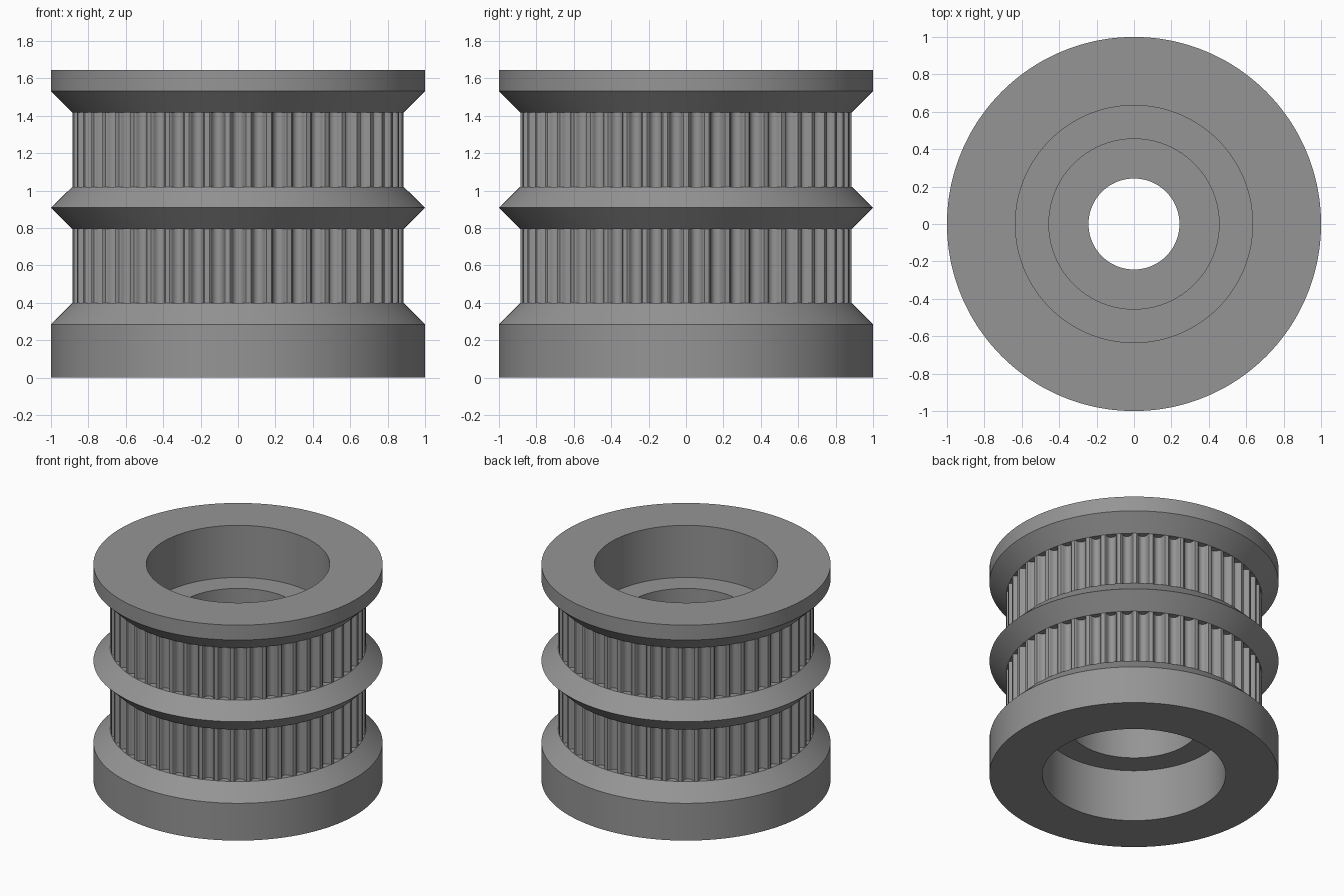
import bpy, bmesh, math

if "Cube" in bpy.data.objects:
    bpy.data.objects.remove(bpy.data.objects["Cube"])

TEETH = 50
R_BAND = 0.886      # outer radius of the toothed bands
PITCH = 2 * math.pi / TEETH

# Half of one rounded belt groove: (offset along the rim, depth)
half = [(0.043, 0), (0.036, 0.006), (0.033, 0.014), (0.029, 0.026),
        (0.020, 0.037), (0.010, 0.042)]
groove = [(-o, d) for o, d in half] + [(0, 0.0433)] + [(o, d) for o, d in reversed(half)]

# Angle and groove depth of every point around the rim, a groove facing the front
around = [(-math.pi / 2 + t * PITCH + o / R_BAND, d)
          for t in range(TEETH) for o, d in groove]

# Closed cross-section: (radius, height, has teeth)
section = [
    (0.634, 0.0, 0), (1.0, 0.0, 0), (1.0, 0.285, 0),               # base flange
    (R_BAND, 0.398, 0), (R_BAND, 0.398, 1),                        # lower toothed band
    (R_BAND, 0.795, 1), (R_BAND, 0.795, 0),
    (1.0, 0.908, 0),                                               # middle flange
    (R_BAND, 1.02, 0), (R_BAND, 1.02, 1),                          # upper toothed band
    (R_BAND, 1.418, 1), (R_BAND, 1.418, 0),
    (1.0, 1.531, 0), (1.0, 1.645, 0), (0.634, 1.645, 0),           # top flange
    (0.634, 1.247, 0), (0.455, 1.247, 0),                          # upper bearing seat
    (0.455, 0.93, 0), (0.243, 0.93, 0),                            # inner web and bore
    (0.243, 0.715, 0), (0.455, 0.715, 0),
    (0.455, 0.398, 0), (0.634, 0.398, 0),                          # lower bearing seat
]

grey = bpy.data.materials.new("grey plastic")
grey.diffuse_color = (0.3, 0.3, 0.3, 1)
grey.use_nodes = True
grey.node_tree.nodes["Principled BSDF"].inputs["Base Color"].default_value = grey.diffuse_color

# Sweep the cross-section round the axis
bm = bmesh.new()
rings = []
for r, z, toothed in section:
    rings.append([bm.verts.new(((r - d * toothed) * math.cos(a),
                                (r - d * toothed) * math.sin(a), z)) for a, d in around])
n = len(around)
for i, low in enumerate(rings):
    high = rings[(i + 1) % len(rings)]
    for j in range(n):
        k = (j + 1) % n
        bm.faces.new((low[j], low[k], high[k], high[j]))

# Merge the tooth tips into the flange edges
bmesh.ops.remove_doubles(bm, verts=bm.verts, dist=1e-5)
bmesh.ops.recalc_face_normals(bm, faces=bm.faces)
mesh = bpy.data.meshes.new("double_belt_pulley")
bm.to_mesh(mesh)
bm.free()
mesh.materials.append(grey)
pulley = bpy.data.objects.new("double_belt_pulley", mesh)
bpy.context.collection.objects.link(pulley)

# Smooth round walls, crisp edges
bpy.context.view_layer.objects.active = pulley
pulley.select_set(True)
bpy.ops.object.shade_smooth_by_angle(angle=math.radians(30))
